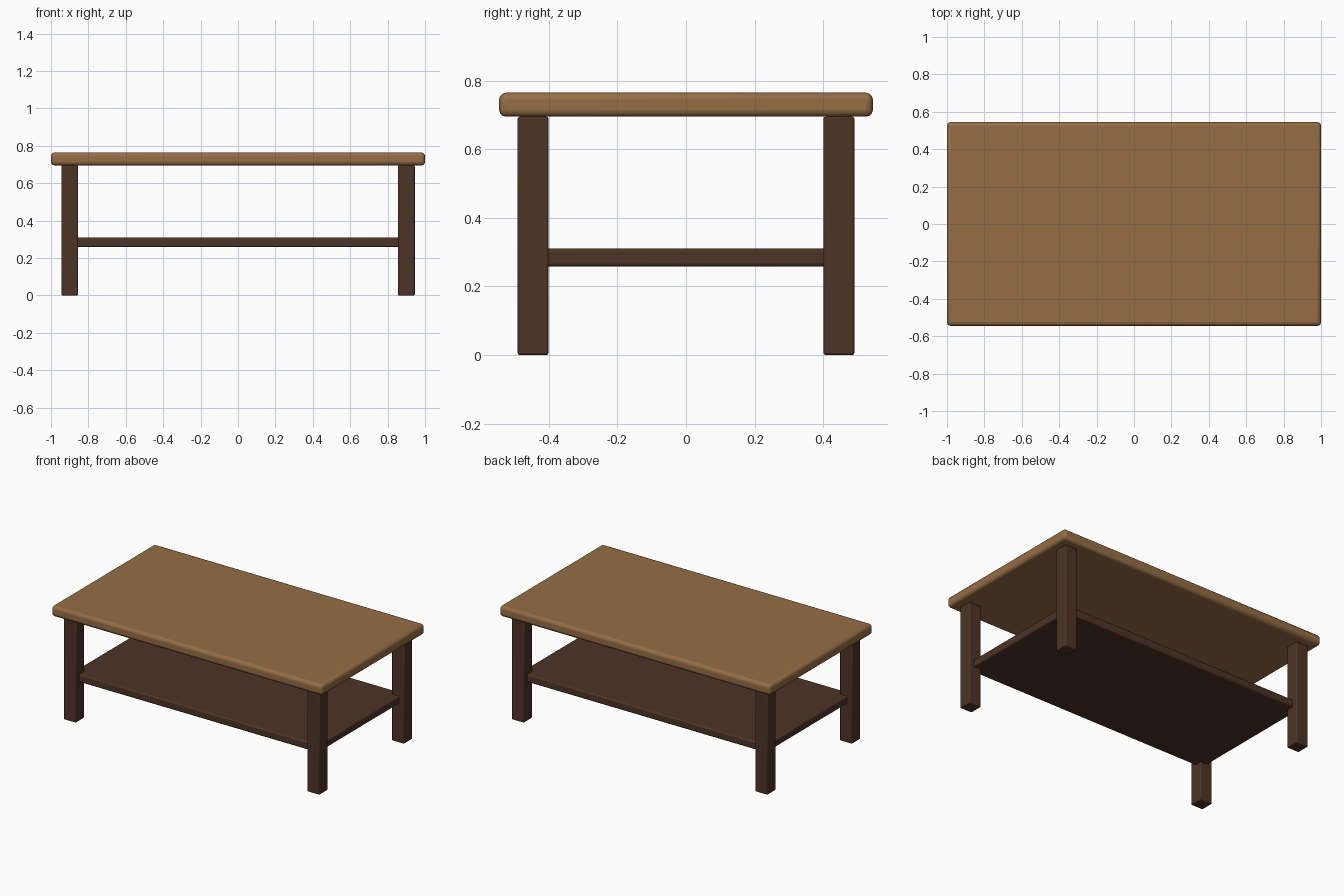
import bpy
import math

if "Cube" in bpy.data.objects:
    bpy.data.objects.remove(bpy.data.objects["Cube"])


def material(name, rgb):
    m = bpy.data.materials.new(name)
    m.diffuse_color = (*rgb, 1)
    m.use_nodes = True
    m.node_tree.nodes["Principled BSDF"].inputs["Base Color"].default_value = m.diffuse_color
    return m


light_wood = material("light_wood", (0.30, 0.155, 0.06))
dark_wood = material("dark_wood", (0.075, 0.033, 0.019))


def box(name, size, center, bevel, mat, segments=3):
    bpy.ops.mesh.primitive_cube_add(size=1, location=center)
    ob = bpy.context.object
    ob.name = name
    ob.scale = size
    bpy.ops.object.transform_apply(location=False, rotation=False, scale=True)
    mod = ob.modifiers.new("rounded_edges", 'BEVEL')
    mod.width = bevel
    mod.segments = segments
    ob.data.materials.append(mat)
    bpy.ops.object.shade_smooth_by_angle(angle=math.radians(35))
    return ob


# Table top
box("table_top", (2.0, 1.09, 0.07), (0, 0, 0.73), 0.02, light_wood)

# Lower shelf, let into the legs
box("shelf", (1.82, 0.91, 0.052), (0, 0, 0.284), 0.01, dark_wood)

# Four square legs
for sx, side in ((-1, "left"), (1, "right")):
    for sy, end in ((-1, "front"), (1, "back")):
        box(f"{end}_{side}_leg", (0.09, 0.09, 0.695),
            (sx * 0.9, sy * 0.446, 0.3475), 0.006, dark_wood, 2)
